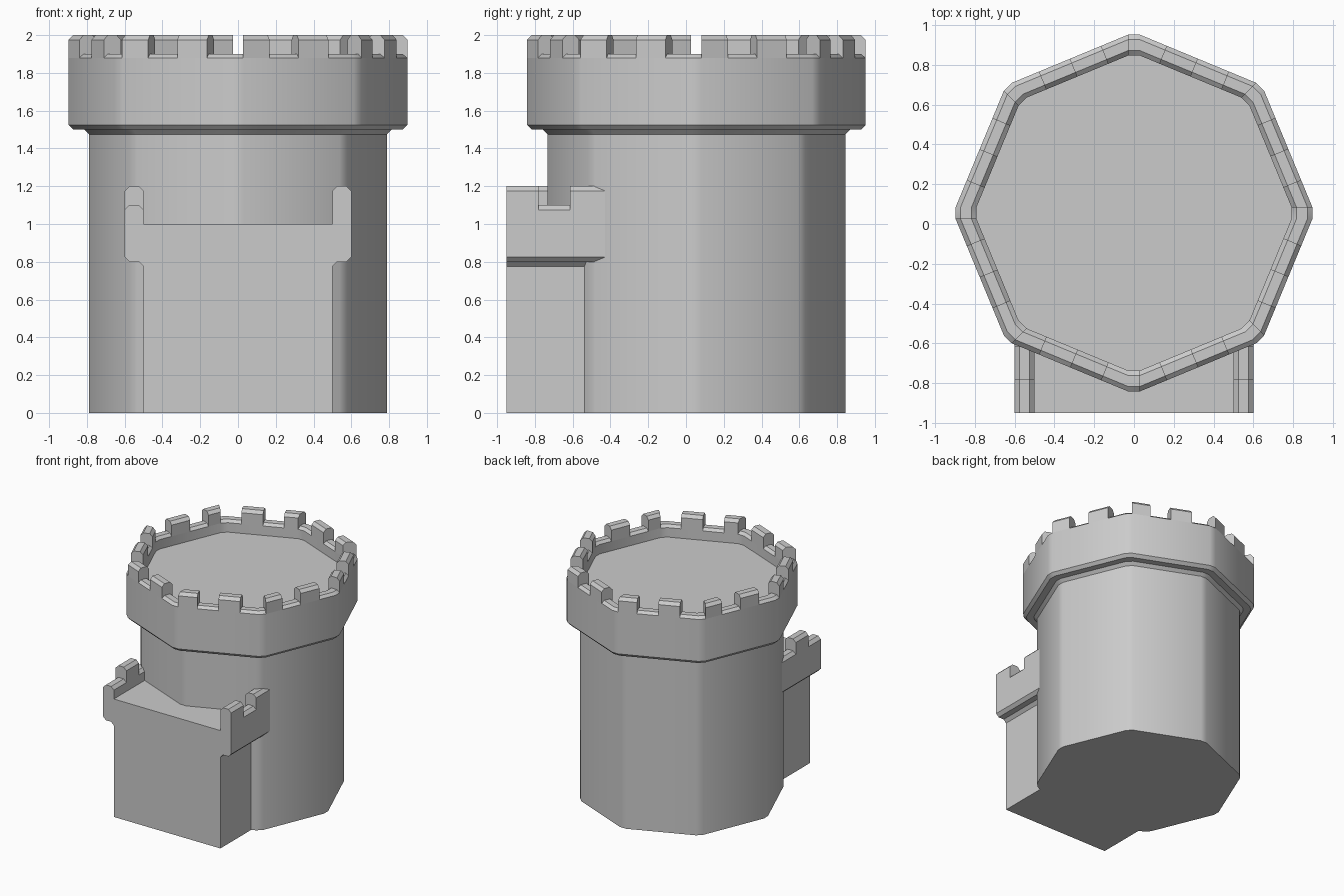
import bpy, bmesh
from math import sin, cos, pi, radians

if "Cube" in bpy.data.objects:
    bpy.data.objects.remove(bpy.data.objects["Cube"])

CY = 0.055            # tower centre in y
C = 0.03              # corner cut along each octagon edge
S, K = sin(pi / 8), cos(pi / 8)


def finish(name, bm, smooth=False):
    bmesh.ops.recalc_face_normals(bm, faces=bm.faces)
    me = bpy.data.meshes.new(name)
    bm.to_mesh(me)
    bm.free()
    ob = bpy.data.objects.new(name, me)
    bpy.context.collection.objects.link(ob)
    if smooth:
        bpy.ops.object.select_all(action='DESELECT')
        ob.select_set(True)
        bpy.context.view_layer.objects.active = ob
        bpy.ops.object.shade_smooth_by_angle(angle=radians(30))
    return ob


def side_point(k, r, u, z):
    """Point on octagon side k (corner radius r), u measured along the side."""
    a = pi / 8 + k * pi / 4
    return (r * K * cos(a) - u * sin(a), CY + r * K * sin(a) + u * cos(a), z)


def loft(bm, rings, closed=True, caps=True):
    """Skin a list of point rings, capping the first and last."""
    vr = [[bm.verts.new(p) for p in ring] for ring in rings]
    n = len(vr[0])
    for a, b in zip(vr, vr[1:]):
        for i in range(n if closed else n - 1):
            j = (i + 1) % n
            bm.faces.new((a[i], a[j], b[j], b[i]))
    if caps:
        bm.faces.new(vr[0])
        bm.faces.new(vr[-1])


# Tower: octagon with cut corners, flared crown, low parapet and sunken floor
profile = [(0.80, 0), (0.80, 1.475), (0.825, 1.5), (0.883, 1.5), (0.908, 1.525),
           (0.908, 1.88), (0.883, 1.9), (0.828, 1.9), (0.803, 1.88), (0.803, 1.8)]
bm = bmesh.new()
rings = []
for r, z in profile:
    e = r * S - C
    rings.append([side_point(k, r, u, z) for k in range(8) for u in (-e, e)])
loft(bm, rings)
finish("tower", bm, True)

# Tower merlons: two per side, the first one starting at the corner cut
section = [(0.908, 1.88), (0.908, 1.975), (0.883, 2.0),
           (0.828, 2.0), (0.803, 1.975), (0.803, 1.88)]
bm = bmesh.new()
for k in range(8):
    for u0, u1 in ((None, -0.167), (0.0, 0.17)):
        start = [side_point(k, r, C - r * S if u0 is None else u0, z) for r, z in section]
        end = [side_point(k, r, u1, z) for r, z in section]
        loft(bm, [start, end])
finish("tower_merlons", bm)

# Gate block in front of the tower
bm = bmesh.new()
outline = [(-0.5, 0), (0.5, 0), (0.5, 1.0), (-0.5, 1.0)]
loft(bm, [[(x, y, z) for x, z in outline] for y in (-0.95, -0.45)])
finish("gate_block", bm)


# Gate parapets: overhanging rails with alternating merlons and gaps
def rail_section(side, y, top):
    pts = [(0.5, 0.775), (0.525, 0.8), (0.575, 0.8), (0.6, 0.825),
           (0.6, top - 0.025), (0.575, top), (0.525, top), (0.5, top - 0.025)]
    return [(side * x, y, z) for x, z in pts]


cuts = (-0.95, -0.782, -0.614, -0.40)
for name, side, tops in (("right_parapet", 1, (1.2, 1.1, 1.2)),
                         ("left_parapet", -1, (1.1, 1.2, 1.1))):
    bm = bmesh.new()
    loft(bm, [rail_section(side, y, t)
              for y0, y1, t in zip(cuts, cuts[1:], tops) for y in (y0, y1)])
    # merge the coincident lower edges where sections meet
    bmesh.ops.remove_doubles(bm, verts=bm.verts, dist=1e-5)
    finish(name, bm)
